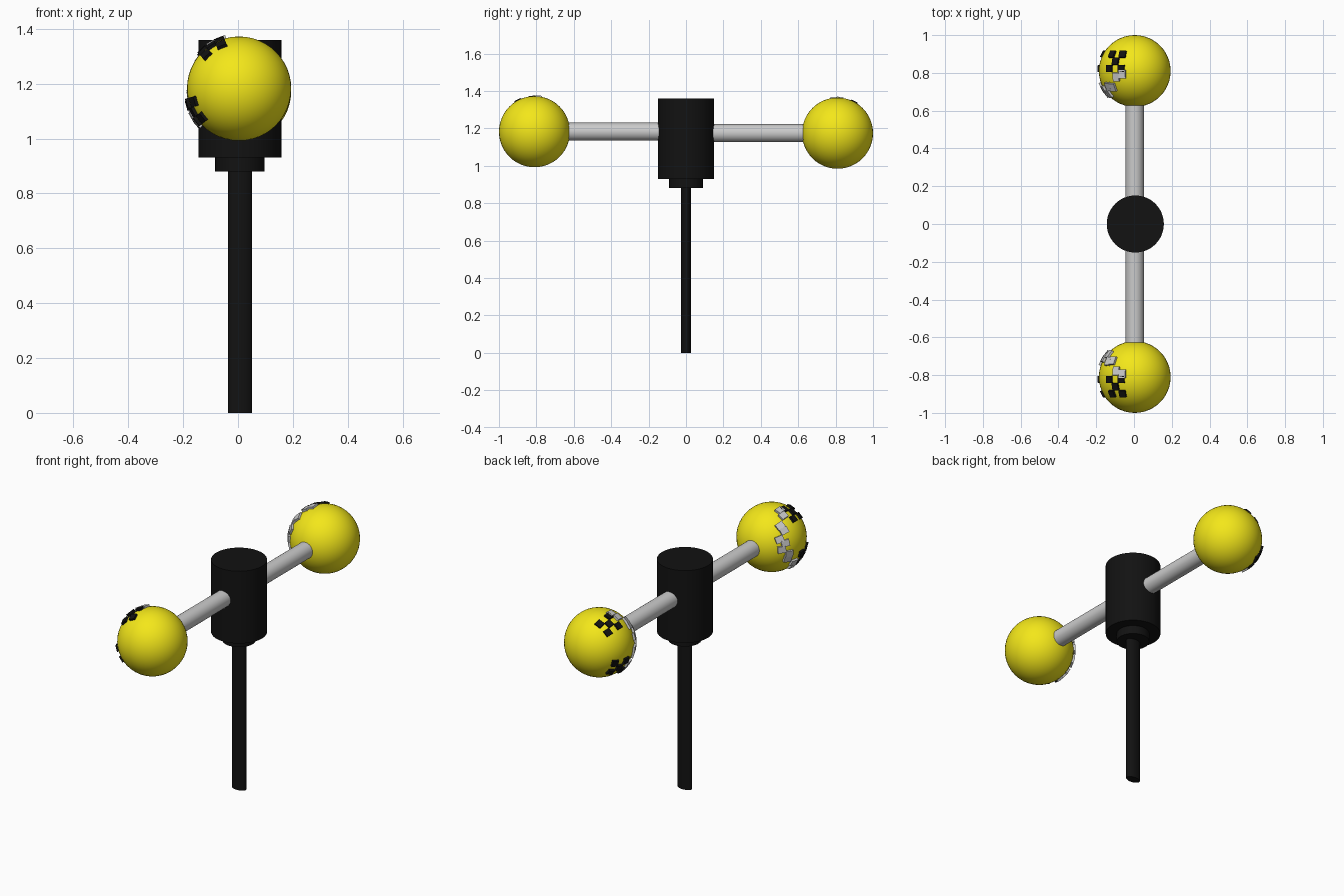
import bpy, bmesh
from math import sin, cos, asin, sqrt, radians, pi
from mathutils import Matrix, Vector

if "Cube" in bpy.data.objects:
    bpy.data.objects.remove(bpy.data.objects["Cube"])


def material(name, col):
    m = bpy.data.materials.new(name)
    m.diffuse_color = (*col, 1)
    m.use_nodes = True
    m.node_tree.nodes["Principled BSDF"].inputs["Base Color"].default_value = m.diffuse_color
    return m


BLACK = material("black", (0.006, 0.006, 0.006))
YELLOW = material("yellow", (0.9, 0.8, 0.01))


def finish(ob, name, mat=None, smooth=True):
    ob.name = name
    if mat:
        ob.data.materials.append(mat)
    if smooth:
        bpy.ops.object.shade_smooth_by_angle(angle=radians(35))
    return ob


def cylinder(name, r, length, loc, mat=None, rot=(0, 0, 0), scale=(1, 1, 1)):
    bpy.ops.mesh.primitive_cylinder_add(vertices=48, radius=r, depth=length,
                                        location=loc, rotation=rot)
    ob = bpy.context.object
    ob.scale = scale
    return finish(ob, name, mat)


R = 0.19        # ball radius
CELL = 0.037    # size of one face block
TILT = 15       # the faces look towards -x, tilted upwards


def blocks(name, cells, centre, side, mat=None):
    """Raised tiles on a ball; cells = (angle round y axis, inward offset, height)."""
    bm = bmesh.new()
    for ang, v, h in cells:
        a = radians(ang + TILT)
        inward = -side
        c = sqrt(1 - (v / R) ** 2)
        n = Vector((-cos(a) * c, inward * v / R, sin(a) * c))
        t = Vector((sin(a), 0, cos(a)))
        b = n.cross(t)
        m = Matrix((t, b, n)).transposed().to_4x4()
        m.translation = Vector(centre) + n * (R + 0.001)
        bmesh.ops.create_cube(bm, size=1,
                              matrix=m @ Matrix.Diagonal((CELL, h, 0.018, 1)))
    me = bpy.data.meshes.new(name)
    bm.to_mesh(me)
    bm.free()
    ob = bpy.data.objects.new(name, me)
    bpy.context.collection.objects.link(ob)
    if mat:
        me.materials.append(mat)


# Centre post, collar and drum
cylinder("post", 0.044, 0.90, (0.007, 0, 0.45), BLACK, scale=(1, 0.59, 1))
cylinder("collar", 0.09, 0.07, (0.007, 0, 0.915), BLACK)
cylinder("drum", 0.151, 0.43, (0.007, 0, 1.145), BLACK)

# Arms, balls and faces on both sides
STEP = 11
for side, label, z in ((-1, "front", 1.182), (1, "back", 1.174)):
    cylinder(label + "_arm", 0.048, 0.56, (0.004, side * 0.38, z), rot=(pi / 2, 0, 0))
    centre = (0.004, side * 0.81, z)
    bpy.ops.mesh.primitive_uv_sphere_add(segments=48, ring_count=24, radius=R, location=centre)
    finish(bpy.context.object, label + "_ball", YELLOW)

    # Cross-shaped eyes: five tiles each
    for s, eye in ((1, "upper"), (-1, "lower")):
        cells = [(s * 42 + i * STEP, -0.05 + j * CELL, CELL)
                 for i in (-1, 0, 1) for j in (-1, 0, 1) if (i + j) % 2 == 0]
        blocks(f"{label}_{eye}_eye", cells, centre, side, BLACK)

    # Zigzag smile
    smile = []
    for i in range(-5, 6):
        v = 0.11 - 0.105 * (i / 5) ** 2 + (0.012 if i % 2 else -0.012)
        smile.append((i * STEP, v, 0.046))
    blocks(label + "_smile", smile, centre, side)
